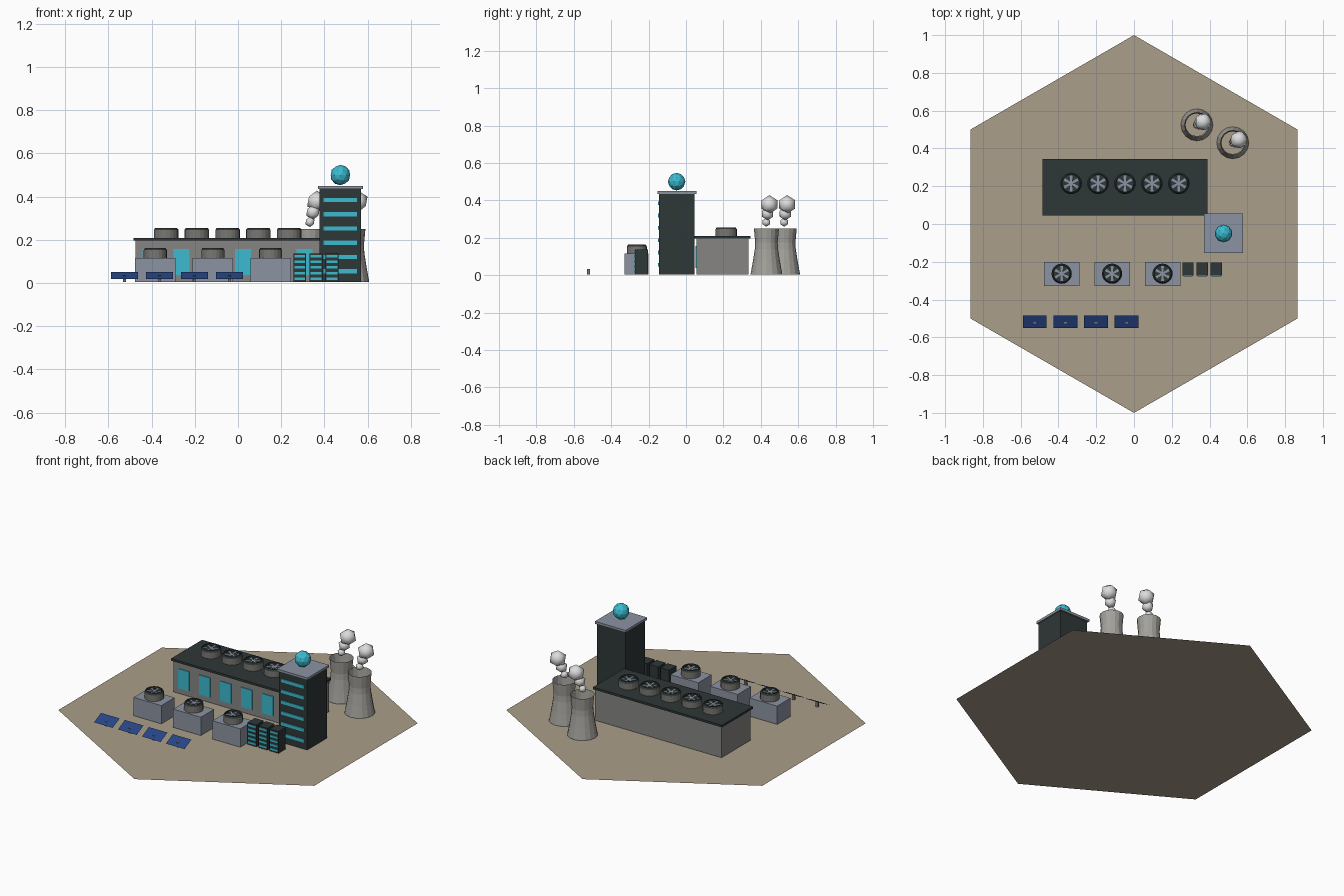
import bpy, bmesh, math
from mathutils import Matrix

cube = bpy.data.objects.get("Cube")
if cube:
    bpy.data.objects.remove(cube, do_unlink=True)


def material(name, rgb):
    m = bpy.data.materials.new(name)
    m.use_nodes = True
    m.diffuse_color = (*rgb, 1)
    bsdf = next(n for n in m.node_tree.nodes if n.type == 'BSDF_PRINCIPLED')
    bsdf.inputs["Base Color"].default_value = (*rgb, 1)
    bsdf.inputs["Roughness"].default_value = 0.8
    return m


SAND = material("sand", (0.40, 0.345, 0.255))
WALL = material("wall_grey", (0.24, 0.235, 0.225))
DARK = material("dark_slate", (0.028, 0.038, 0.038))
TEAL = material("teal_glass", (0.045, 0.50, 0.63))
STEEL = material("blue_steel", (0.26, 0.295, 0.36))
HOUSING = material("fan_grey", (0.19, 0.185, 0.17))
CONCRETE = material("concrete", (0.37, 0.36, 0.33))
STEAM = material("steam_white", (0.72, 0.72, 0.72))
SOLAR = material("solar_blue", (0.02, 0.06, 0.24))


def finish(name, bm, mat, smooth=False):
    mesh = bpy.data.meshes.new(name)
    bm.to_mesh(mesh)
    bm.free()
    mesh.materials.append(mat)
    for p in mesh.polygons:
        p.use_smooth = smooth
    ob = bpy.data.objects.new(name, mesh)
    bpy.context.collection.objects.link(ob)
    return ob


def box(name, x, y, z, mat):
    """Box from (min, max) pairs."""
    bm = bmesh.new()
    size = [b - a for a, b in (x, y, z)]
    mid = [(a + b) / 2 for a, b in (x, y, z)]
    bmesh.ops.create_cube(bm, size=1, matrix=Matrix.Translation(mid) @ Matrix.Diagonal((*size, 1)))
    return finish(name, bm, mat)


def ball(name, loc, r, mat, detail, smooth):
    bm = bmesh.new()
    bmesh.ops.create_icosphere(bm, subdivisions=detail, radius=r, matrix=Matrix.Translation(loc))
    return finish(name, bm, mat, smooth)


def lathe(name, loc, profile, mat, sides):
    """Spin a (radius, height) profile round a vertical axis."""
    bm = bmesh.new()
    rings = []
    for r, z in profile:
        angles = [math.tau * i / sides for i in range(sides)]
        rings.append([bm.verts.new((loc[0] + r * math.cos(a), loc[1] + r * math.sin(a), loc[2] + z))
                      for a in angles])
    for low, high in zip(rings, rings[1:]):
        for i in range(sides):
            j = (i + 1) % sides
            bm.faces.new((low[i], low[j], high[j], high[i]))
    return finish(name, bm, mat)


def disc(name, loc, r, mat, sides, turn=0.0):
    bm = bmesh.new()
    bmesh.ops.create_circle(bm, cap_ends=True, segments=sides, radius=r,
                            matrix=Matrix.Translation(loc) @ Matrix.Rotation(turn, 4, 'Z'))
    return finish(name, bm, mat)


def fan(name, x, y, z, s):
    """Round housing with a dark bevelled rim and six blades."""
    lathe(name + "_housing", (x, y, z), [(0.057 * s, 0), (0.057 * s, 0.038)], HOUSING, 20)
    lathe(name + "_rim", (x, y, z),
          [(0.057 * s, 0.038), (0.05 * s, 0.048), (0.045 * s, 0.048), (0.045 * s, 0.036)], DARK, 20)
    disc(name + "_floor", (x, y, z + 0.037), 0.046 * s, DARK, 20)
    bm = bmesh.new()
    for i in range(6):
        spin = Matrix.Translation((x, y, z + 0.042)) @ Matrix.Rotation(i * math.tau / 6 + math.pi / 6, 4, 'Z')
        corners = [(0, -0.004), (0.042, -0.008), (0.042, 0.008), (0, 0.004)]
        bm.faces.new([bm.verts.new(spin @ Matrix.Translation((a * s, b * s, 0)).to_translation())
                      for a, b in corners])
    finish(name + "_blades", bm, STEEL)


# Hexagonal ground
disc("ground", (0, 0, 0), 1, SAND, 6)

# Main hall with roof, windows and roof fans
box("hall", (-0.475, 0.38), (0.055, 0.335), (0.004, 0.197), WALL)
box("hall_roof", (-0.485, 0.388), (0.045, 0.345), (0.196, 0.209), DARK)
for i in range(6):
    x = -0.405 + i * 0.1425
    box(f"hall_window_{i}", (x - 0.037, x + 0.037), (0.05, 0.056), (0.037, 0.157), TEAL)
for i in range(5):
    fan(f"roof_fan_{i}", -0.333 + i * 0.1425, 0.215, 0.208, 1.0)

# Office tower with window bands, cap and sphere
box("tower", (0.378, 0.57), (-0.145, 0.045), (0.004, 0.436), DARK)
box("tower_cap", (0.37, 0.578), (-0.153, 0.055), (0.435, 0.45), STEEL)
for i in range(6):
    z = 0.055 + i * 0.066
    box(f"tower_window_{i}", (0.396, 0.552), (-0.15, -0.144), (z - 0.01, z + 0.01), TEAL)
ball("tower_sphere", (0.474, -0.05, 0.5), 0.047, TEAL, 2, False)

# Cooling towers with steam
PROFILE = [(0.085, 0.004), (0.073, 0.07), (0.062, 0.14), (0.06, 0.175), (0.067, 0.25)]
for i, (x, y) in enumerate([(0.333, 0.525), (0.523, 0.43)]):
    lathe(f"cooling_tower_{i}", (x, y, 0), PROFILE, CONCRETE, 16)
    ball(f"steam_small_{i}", (x, y, 0.283), 0.024, STEAM, 1, True)
    ball(f"steam_middle_{i}", (x + 0.014, y + 0.006, 0.328), 0.035, STEAM, 1, True)
    ball(f"steam_large_{i}", (x + 0.032, y + 0.016, 0.378), 0.05, STEAM, 1, True)

# Cooling units on the ground
for i in range(3):
    x = -0.383 + i * 0.267
    box(f"cooling_unit_{i}", (x - 0.094, x + 0.094), (-0.328, -0.2), (0.004, 0.116), STEEL)
    fan(f"unit_fan_{i}", x, -0.263, 0.115, 0.94)

# Server racks with light strips
for i in range(3):
    x = 0.286 + i * 0.0745
    box(f"rack_{i}", (x - 0.03, x + 0.03), (-0.273, -0.203), (0.004, 0.138), DARK)
    for k in range(5):
        z = 0.02 + k * 0.0262
        box(f"rack_light_{i}_{k}", (x - 0.025, x + 0.025), (-0.277, -0.272), (z - 0.006, z + 0.006), TEAL)

# Tilted solar panels on short legs
for i in range(4):
    x = -0.525 + i * 0.162
    bm = bmesh.new()
    bmesh.ops.create_grid(bm, x_segments=1, y_segments=1, size=0.5,
                          matrix=Matrix.Translation((x, -0.518, 0.035)) @ Matrix.Rotation(math.radians(26), 4, 'X')
                          @ Matrix.Diagonal((0.126, 0.074, 1, 1)))
    finish(f"solar_panel_{i}", bm, SOLAR)
    box(f"solar_leg_{i}", (x - 0.007, x + 0.007), (-0.528, -0.514), (0.004, 0.034), HOUSING)
